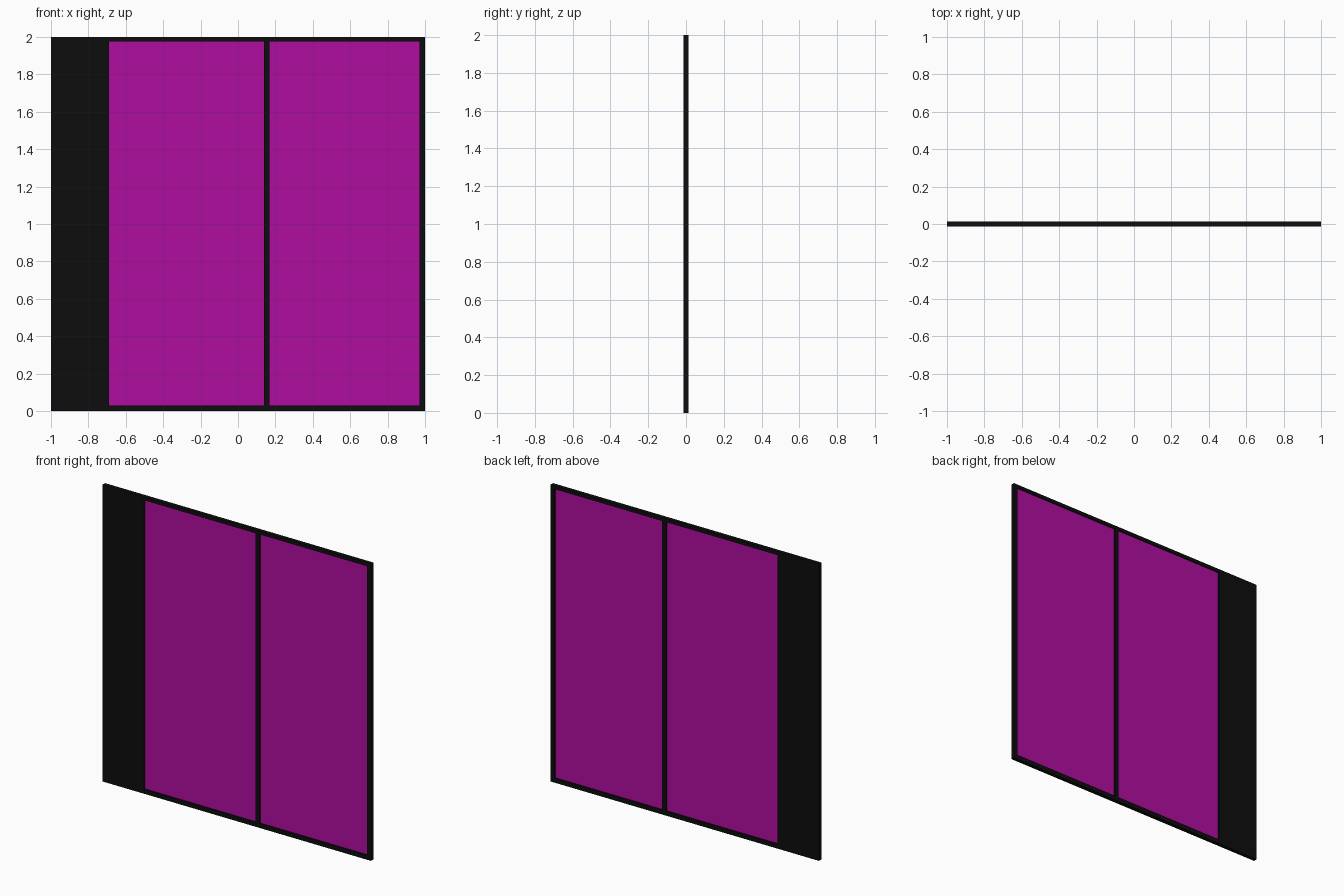
import bpy

if "Cube" in bpy.data.objects:
    bpy.data.objects.remove(bpy.data.objects["Cube"])

DEPTH = 0.026        # frame thickness
GLASS = 0.008        # recessed pane thickness


def material(name, color):
    m = bpy.data.materials.new(name)
    m.diffuse_color = (*color, 1)
    m.use_nodes = True
    m.node_tree.nodes["Principled BSDF"].inputs["Base Color"].default_value = m.diffuse_color
    return m


black = material("frame_black", (0.004, 0.004, 0.004))
magenta = material("pane_magenta", (0.434, 0.004, 0.352))


def box(name, x0, x1, z0, z1, depth, mat):
    bpy.ops.mesh.primitive_cube_add(size=1, location=((x0 + x1) / 2, 0, (z0 + z1) / 2))
    ob = bpy.context.object
    ob.name = name
    ob.scale = (x1 - x0, depth, z1 - z0)
    bpy.ops.object.transform_apply(location=False, rotation=False, scale=True)
    ob.data.materials.append(mat)
    return ob


LEFT, MID0, MID1, RIGHT = -0.69, 0.139, 0.169, 0.97
BOTTOM, TOP = 0.03, 1.977

# Wide solid side panel and narrow right post
box("side_panel", -1, LEFT, 0, 2, DEPTH, black)
box("right_post", RIGHT, 1, 0, 2, DEPTH, black)

# Rails and central mullion
box("bottom_rail", LEFT, RIGHT, 0, BOTTOM, DEPTH, black)
box("top_rail", LEFT, RIGHT, TOP, 2, DEPTH, black)
box("mullion", MID0, MID1, BOTTOM, TOP, DEPTH, black)

# Recessed coloured panes
box("left_pane", LEFT, MID0, BOTTOM, TOP, GLASS, magenta)
box("right_pane", MID1, RIGHT, BOTTOM, TOP, GLASS, magenta)
